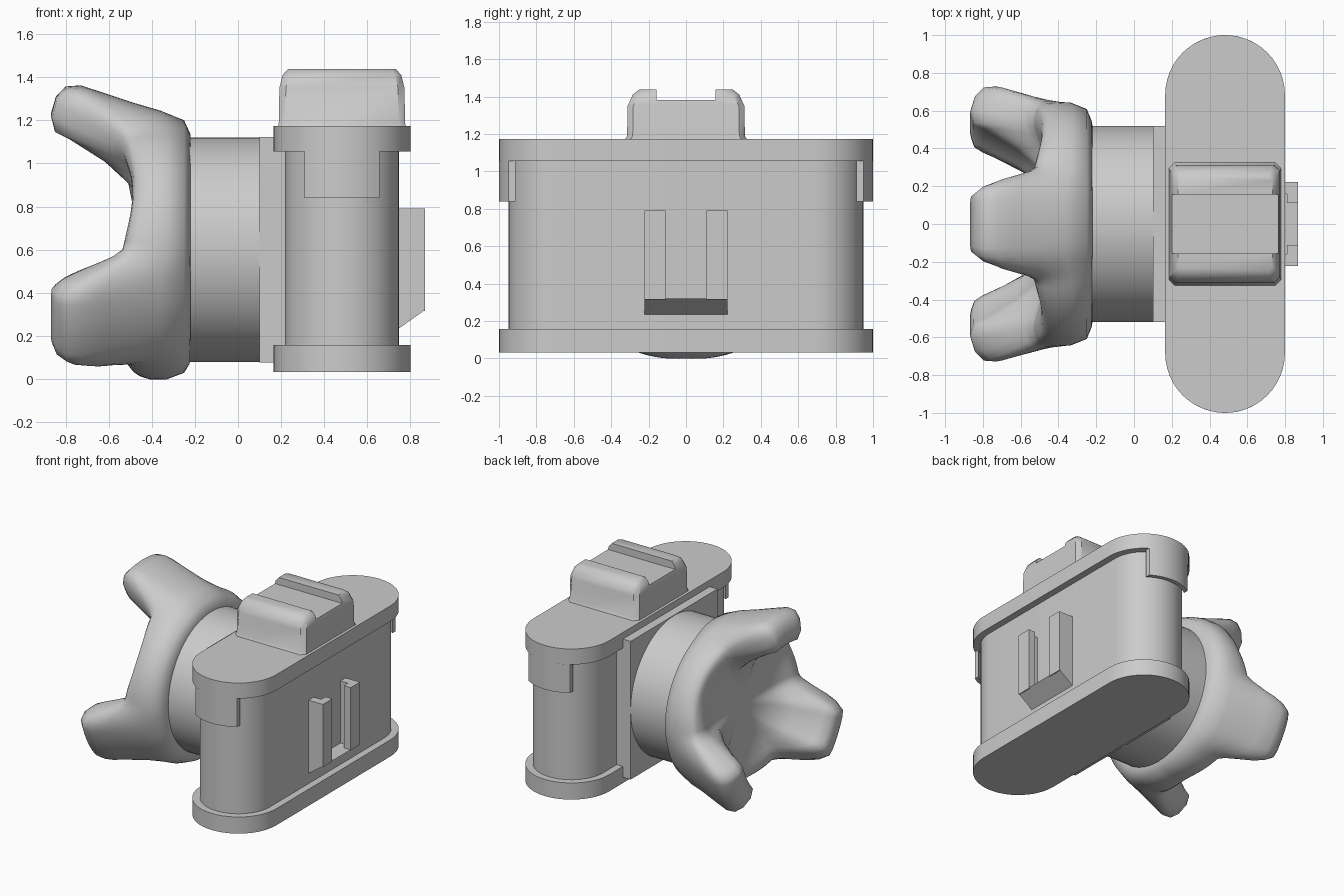
import bpy, bmesh
from math import sin, cos, pi, radians, sqrt

if "Cube" in bpy.data.objects:
    bpy.data.objects.remove(bpy.data.objects["Cube"])

def make(name, verts, faces, smooth=None):
    me = bpy.data.meshes.new(name)
    me.from_pydata(verts, [], faces)
    bm = bmesh.new()
    bm.from_mesh(me)
    bmesh.ops.recalc_face_normals(bm, faces=bm.faces)
    bm.to_mesh(me)
    bm.free()
    ob = bpy.data.objects.new(name, me)
    bpy.context.collection.objects.link(ob)
    if smooth:
        bpy.ops.object.select_all(action='DESELECT')
        ob.select_set(True)
        bpy.context.view_layer.objects.active = ob
        bpy.ops.object.shade_smooth_by_angle(angle=radians(smooth))
    return ob

def loft(name, rings, smooth=None):
    n = len(rings[0])
    verts = [v for r in rings for v in r]
    faces = [tuple(range(n)), tuple(range(len(verts) - n, len(verts)))]
    for k in range(len(rings) - 1):
        for i in range(n):
            j = (i + 1) % n
            faces.append((k*n + i, k*n + j, k*n + n + j, k*n + n + i))
    return make(name, verts, faces, smooth)

def prism_z(name, pts, z0, z1, smooth=None):
    return loft(name, [[(x, y, z) for x, y in pts] for z in (z0, z1)], smooth)

def box(name, x0, x1, y0, y1, z0, z1):
    return prism_z(name, [(x0, y0), (x1, y0), (x1, y1), (x0, y1)], z0, z1)

CX, CY, CZ = 0.482, 0.683, 0.6

def stadium(r, n=24):
    arc = [pi * i / n for i in range(n + 1)]
    return ([(CX + r*cos(a), CY + r*sin(a)) for a in arc] +
            [(CX - r*cos(a), -CY - r*sin(a)) for a in arc])

# Camera body with wider bottom and top plates
prism_z("body", stadium(0.265), 0.05, 1.15, 35)
prism_z("bottom_plate", stadium(0.317), 0.032, 0.158, 35)
prism_z("top_plate", stadium(0.317), 1.055, 1.173, 35)

# Curved strap tabs hanging from the top plate ends
for side, label in ((1, "back"), (-1, "front")):
    xs = [-0.174 + 0.348 * i / 10 for i in range(11)]
    pts = [(CX + x, side * (CY + sqrt(0.317**2 - x*x))) for x in xs]
    pts += [(CX + x, side * (CY + sqrt(0.287**2 - x*x))) for x in reversed(xs)]
    prism_z(label + "_strap_tab", pts, 0.84, 1.055, 35)

# Square lens mount and lens barrel
box("lens_mount", 0.10, 0.25, -0.52, 0.52, 0.076, 1.123)
ang = [2 * pi * i / 64 for i in range(64)]
loft("lens_barrel", [[(x, 0.52*cos(a), CZ + 0.52*sin(a)) for a in ang]
                     for x in (-0.28, 0.12)], 35)

# Viewfinder housing: chamfered loft with a channel cut along x
def chamfered(hx, hy, c, z):
    return [(CX + x, y, z) for x, y in (
        (hx - c, -hy), (hx, -hy + c), (hx, hy - c), (hx - c, hy),
        (c - hx, hy), (-hx, hy - c), (-hx, c - hy), (c - hx, -hy))]

housing = loft("viewfinder_housing", [
    chamfered(0.297, 0.33, 0.03, 1.165), chamfered(0.293, 0.315, 0.03, 1.19),
    chamfered(0.29, 0.312, 0.03, 1.35), chamfered(0.275, 0.285, 0.03, 1.41),
    chamfered(0.25, 0.25, 0.02, 1.438)], 40)
cutter = box("channel_cutter", 0.0, 1.0, -0.157, 0.157, 1.383, 1.6)
cutter.hide_render = True
cutter.hide_set(True)
cut = housing.modifiers.new("channel", 'BOOLEAN')
cut.object = cutter
cut.operation = 'DIFFERENCE'
cut.solver = 'EXACT'

# Rear slot: two L-shaped rails on a wedge shelf
for s, label in ((1, "left"), (-1, "right")):
    prism_z(label + "_slot_rail",
            [(0.74, s*0.222), (0.867, s*0.222), (0.867, s*0.11),
             (0.81, s*0.11), (0.81, s*0.16), (0.74, s*0.16)], 0.315, 0.79)
loft("slot_shelf", [[(0.74, y, 0.32), (0.867, y, 0.32), (0.74, y, 0.23)]
                    for y in (-0.222, 0.222)])

# Three-pronged lens hood: (radius, x) profile blended from valley to prong
valley = [(0.50, -0.22), (0.53, -0.225), (0.57, -0.25), (0.60, -0.33), (0.60, -0.41),
          (0.585, -0.455), (0.57, -0.475), (0.55, -0.485), (0.53, -0.49), (0.51, -0.49),
          (0.49, -0.488), (0.45, -0.482), (0.39, -0.476), (0.30, -0.472), (0.12, -0.47)]
prong = [(0.50, -0.22), (0.535, -0.22), (0.60, -0.25), (0.645, -0.36), (0.68, -0.48),
         (0.73, -0.63), (0.762, -0.73), (0.757, -0.80), (0.71, -0.845), (0.63, -0.868),
         (0.56, -0.85), (0.53, -0.79), (0.42, -0.62), (0.32, -0.51), (0.12, -0.47)]

def ease(off, outer, inner):
    t = min(1, max(0, (outer - off) / (outer - inner)))
    return t * t * (3 - 2*t)

N = 108
rings = []
for (rv, xv), (rp, xp) in zip(valley, prong):
    ring = []
    for i in range(N):
        d = 360 * i / N
        off = abs((d - 30) % 120 - 60)
        w = 0.86 * ease(off, 31, 12) + 0.14 * ease(off, 58, 20)
        a = radians(d)
        valley_r = rv * (1 + 0.07 * abs(cos(a)) * (1 if rv > 0.54 else 0.5))
        r = valley_r + (rp - valley_r) * w
        ring.append((xv + (xp - xv) * w, r * cos(a), CZ + r * sin(a)))
    rings.append(ring)
loft("lens_hood", rings, 60)
